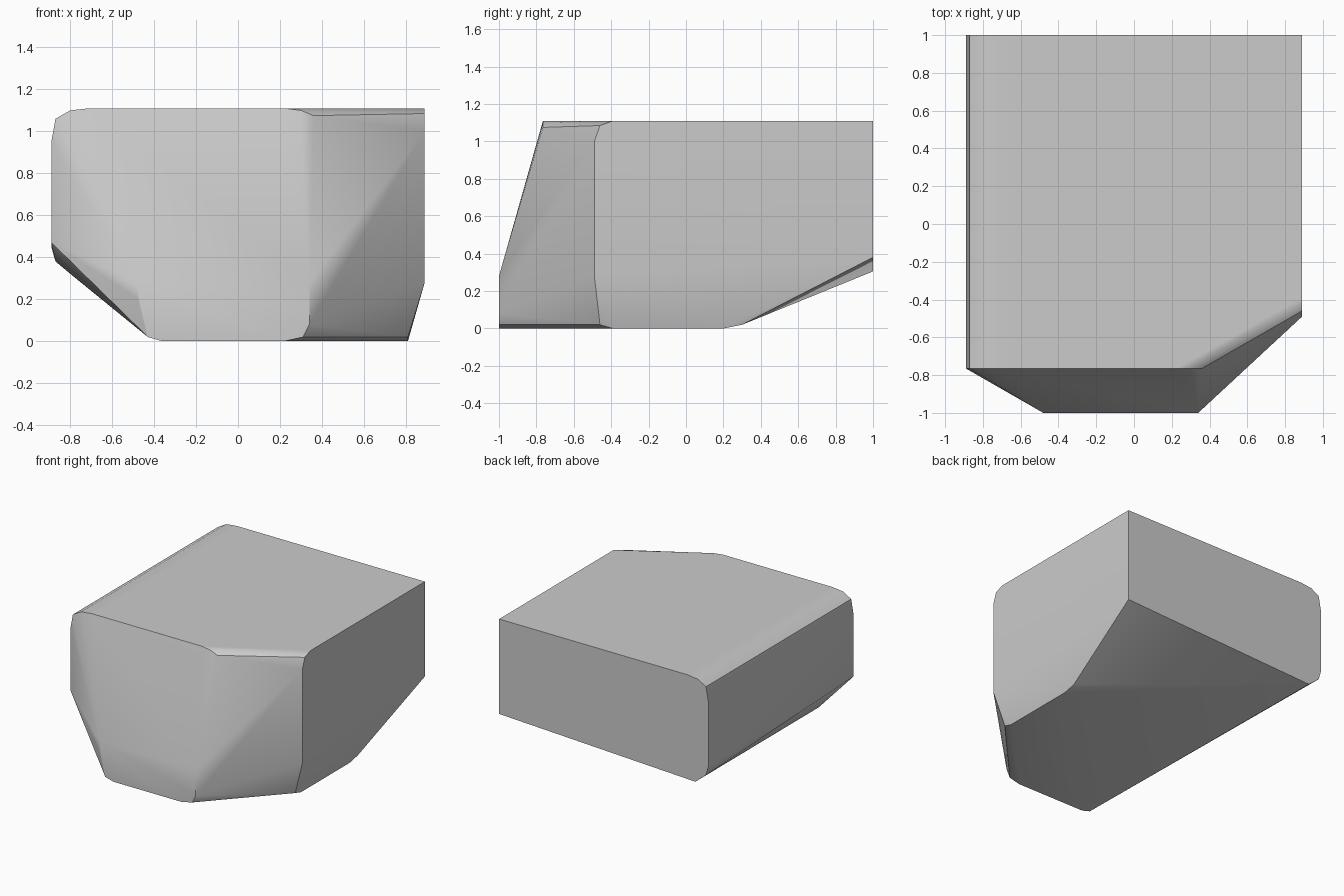
import bpy
import bmesh
import math

default_cube = bpy.data.objects.get("Cube")
if default_cube:
    bpy.data.objects.remove(default_cube, do_unlink=True)

SIDE, TOP, BACK, NOSE, BROW = 0.89, 1.11, 1.0, -1.0, -0.765


def section(y, outline):
    """Place an (x, z) outline at depth y."""
    return [(x, y, z) for x, z in outline]


def flank(x, outline):
    """Place a (y, z) outline at width x."""
    return [(x, y, z) for y, z in outline]


def grey_material(name, value):
    material = bpy.data.materials.new(name)
    material.use_nodes = True
    colour = (value, value, value, 1.0)
    material.diffuse_color = colour
    shader = next(n for n in material.node_tree.nodes if n.type == "BSDF_PRINCIPLED")
    shader.inputs["Base Color"].default_value = colour
    return material


# Rounded upper edge, shared by the back and the brow
shoulder = [(-0.71, TOP), (-0.8, 1.1), (-0.87, 1.06), (-SIDE, 0.95)]

# Flat back with a rounded lower corner
back = shoulder + [(-SIDE, 0.45), (-0.87, 0.38), (-0.78, 0.305),
                   (SIDE, 0.38), (SIDE, TOP)]

# Upper edge of the sloping front
brow = shoulder + [(-SIDE, 0.47), (0.22, TOP), (0.3, 1.1), (0.36, 1.075)]

# Lower front plate
nose = [(-0.48, 0.28), (-0.475, 0.2), (-0.43, 0.02), (-0.36, 0),
        (0.22, 0), (0.31, 0.02), (0.34, 0.08), (0.34, 0.28)]

# Front edge of the flat side, and the narrower bottom edge below it
side_edge = [(-0.39, TOP), (-0.46, 1.085), (-0.49, 1.0), (-0.49, 0.28)]
keel_edge = [(-0.46, 0.02), (-0.39, 0), (0.2, 0), (0.3, 0.02)]

points = (section(BACK, back) + section(BROW, brow) + section(NOSE, nose)
          + flank(SIDE, side_edge) + flank(0.81, keel_edge))

# Skin the sections into one convex block and merge its flat faces
bm = bmesh.new()
for point in points:
    bm.verts.new(point)
bmesh.ops.remove_doubles(bm, verts=bm.verts, dist=0.001)
bmesh.ops.convex_hull(bm, input=bm.verts)
loose = [v for v in bm.verts if not v.link_faces]
bmesh.ops.delete(bm, geom=loose, context="VERTS")
bmesh.ops.dissolve_limit(bm, angle_limit=math.radians(1),
                         verts=bm.verts, edges=bm.edges)
bmesh.ops.recalc_face_normals(bm, faces=bm.faces)

mesh = bpy.data.meshes.new("faceted_block")
bm.to_mesh(mesh)
bm.free()
block = bpy.data.objects.new("faceted_block", mesh)
bpy.context.collection.objects.link(block)
mesh.materials.append(grey_material("plain_grey", 0.6))

# Smooth the rounded edges while the main corners stay crisp
bpy.ops.object.select_all(action="DESELECT")
block.select_set(True)
bpy.context.view_layer.objects.active = block
bpy.ops.object.shade_smooth_by_angle(angle=math.radians(30))
weighted = block.modifiers.new("even_shading", "WEIGHTED_NORMAL")
weighted.keep_sharp = True
